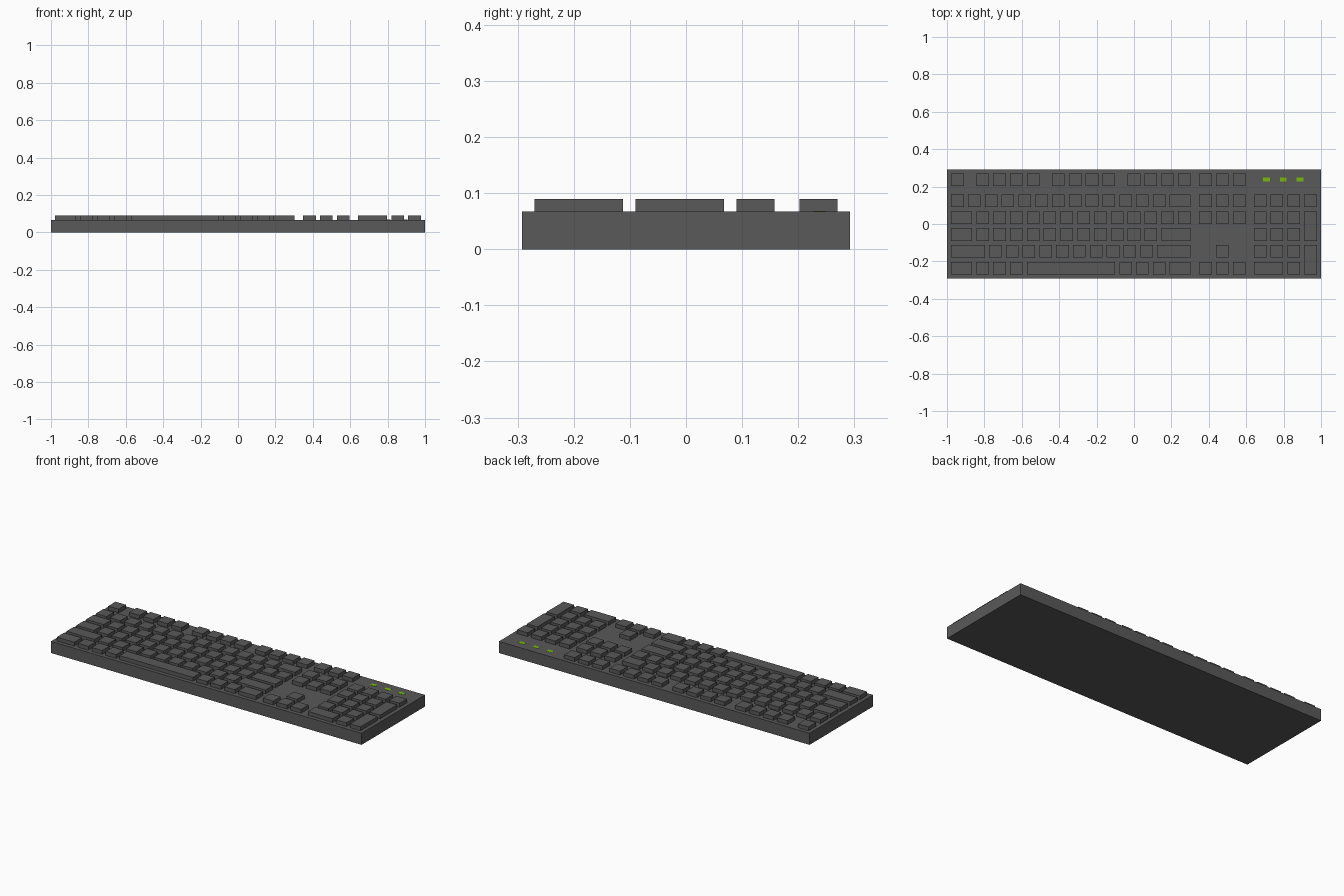
import bpy, bmesh
from mathutils import Matrix

if "Cube" in bpy.data.objects:
    bpy.data.objects.remove(bpy.data.objects["Cube"])

U = 2 / 22.25            # key pitch
GAP = U / 4              # gap between keys and margin at the case edge
X0, Y0 = -1 + GAP, 3.25 * U - GAP   # back left corner of the key field
DECK, TOP = 0.75 * U, U


def material(name, rgb):
    m = bpy.data.materials.new(name)
    m.diffuse_color = (*rgb, 1)
    m.use_nodes = True
    m.node_tree.nodes["Principled BSDF"].inputs["Base Color"].default_value = m.diffuse_color
    return m


GREY = material("dark_grey", (0.1, 0.1, 0.1))
GREEN = material("indicator_green", (0.18, 0.5, 0.002))


def boxes(name, items, mat):
    """One object made of boxes given as (x0, x1, y0, y1, z0, z1)."""
    bm = bmesh.new()
    for x0, x1, y0, y1, z0, z1 in items:
        centre = Matrix.Translation(((x0 + x1) / 2, (y0 + y1) / 2, (z0 + z1) / 2))
        size = Matrix.Diagonal((x1 - x0, y1 - y0, z1 - z0, 1))
        bmesh.ops.create_cube(bm, size=1, matrix=centre @ size)
    me = bpy.data.meshes.new(name)
    bm.to_mesh(me)
    bm.free()
    me.materials.append(mat)
    ob = bpy.data.objects.new(name, me)
    bpy.context.collection.objects.link(ob)
    return ob


def key(col, row, w=1, h=1):
    """Key box at a grid cell; w and h are in key pitches."""
    x, y = X0 + col * U, Y0 - row * U
    return (x, x + w * U - GAP, y - h * U + GAP, y, DECK - 0.005, TOP)


def run(col, row, widths):
    """Row of neighbouring keys with the given widths."""
    out = []
    for w in widths:
        out.append(key(col, row, w))
        col += w
    return out


# Rows count from the back; half a pitch separates the function row
R = [0, 1.25, 2.25, 3.25, 4.25, 5.25]

# Case
boxes("case", [(-1, 1, -3.25 * U, 3.25 * U, 0, DECK)], GREY)

# Escape and function keys
boxes("function_keys", [key(0, R[0])] + [k for c in (1.5, 6, 10.5)
                                         for k in run(c, R[0], [1] * 4)], GREY)

# Main typing block, one object per row
rows = {
    "number_row": [1] * 13 + [1.5],
    "upper_letter_row": [1.5] + [1] * 13,
    "home_row": [1.5] + [1] * 11 + [2],
    "lower_letter_row": [2.25] + [1] * 10 + [2.25],
    "space_bar_row": [1.5, 1, 1, 1, 5.5, 1, 1, 1, 1.5],
}
for r, (name, widths) in zip(R[1:], rows.items()):
    boxes(name, run(0, r, widths), GREY)

# Navigation keys and arrows
NAV = 14.75
boxes("navigation_keys", [k for r in R[:3] for k in run(NAV, r, [1] * 3)], GREY)
boxes("arrow_keys", [key(NAV + 1, R[4])] + run(NAV, R[5], [1] * 3), GREY)

# Number pad with two double-height keys and a wide zero
PAD = 18
pad = run(PAD, R[1], [1] * 4) + run(PAD, R[5], [2, 1])
for r in R[2:5]:
    pad += run(PAD, r, [1] * 3)
pad += [key(PAD + 3, R[2], 1, 2), key(PAD + 3, R[4], 1, 2)]
boxes("number_pad", pad, GREY)

# Indicator lights, thin plates on the deck
boxes("indicator_lights",
      [(x - 0.018, x + 0.018, 0.227, 0.249, DECK - 0.003, DECK + 0.001)
       for x in (0.708, 0.798, 0.888)], GREEN)
